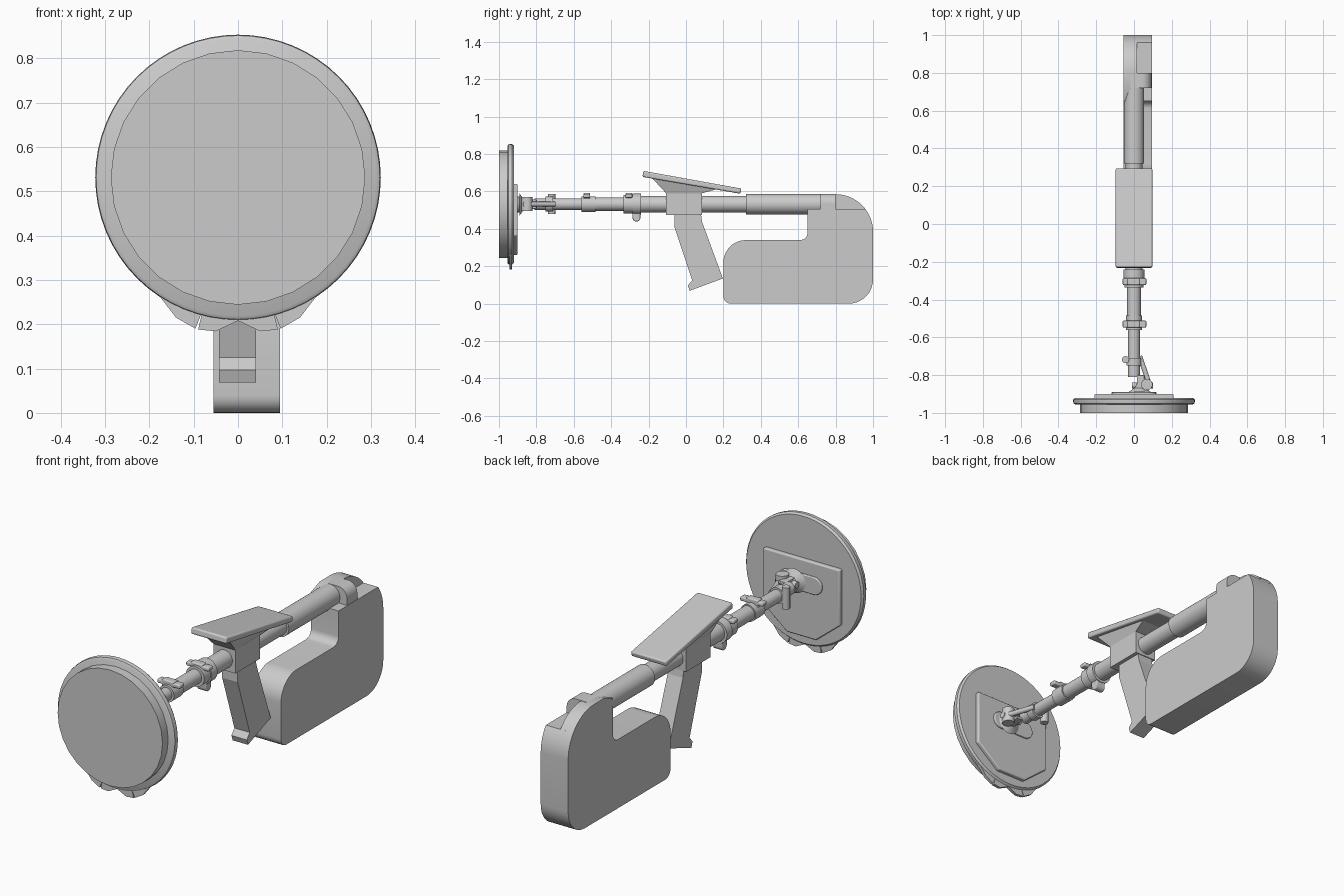
import bpy, bmesh
from math import sin, cos, pi, radians
from mathutils import Vector

if "Cube" in bpy.data.objects:
    bpy.data.objects.remove(bpy.data.objects["Cube"])

TZ = 0.532  # height of the pole axis


def finish(name, bm, bevel=0, smooth=True):
    bmesh.ops.recalc_face_normals(bm, faces=bm.faces)
    me = bpy.data.meshes.new(name)
    bm.to_mesh(me)
    bm.free()
    ob = bpy.data.objects.new(name, me)
    bpy.context.collection.objects.link(ob)
    if bevel:
        m = ob.modifiers.new("bevel", 'BEVEL')
        m.width, m.segments, m.limit_method = bevel, 3, 'ANGLE'
    if smooth:
        bpy.context.view_layer.objects.active = ob
        ob.select_set(True)
        bpy.ops.object.shade_smooth_by_angle(angle=radians(35))
        ob.select_set(False)
    return ob


def prism(name, pts, axis, a, b, bevel=0, smooth=True):
    """Extrude a 2D outline along an axis: 'x' takes (y,z), 'y' takes (x,z)."""
    def at(p, t):
        return (t, p[0], p[1]) if axis == 'x' else (p[0], t, p[1])
    bm = bmesh.new()
    lo = [bm.verts.new(at(p, a)) for p in pts]
    hi = [bm.verts.new(at(p, b)) for p in pts]
    n = len(pts)
    bm.faces.new(lo)
    bm.faces.new(hi)
    for i in range(n):
        bm.faces.new((lo[i], lo[(i + 1) % n], hi[(i + 1) % n], hi[i]))
    return finish(name, bm, bevel, smooth)


def box(name, x, y, z, bevel=0):
    return prism(name, [(x[0], z[0]), (x[1], z[0]), (x[1], z[1]), (x[0], z[1])], 'y', y[0], y[1], bevel)


def arc(cy, cz, r, a0, a1, n=10):
    return [(cy + r * cos(radians(a0 + (a1 - a0) * i / n)),
             cz + r * sin(radians(a0 + (a1 - a0) * i / n))) for i in range(n + 1)]


def lathe(name, prof, z=TZ, n=32, x=0):
    """Revolve (radius, y) points around a y-parallel axis."""
    bm = bmesh.new()
    rings = [[bm.verts.new((x + r * cos(2 * pi * i / n), y, z + r * sin(2 * pi * i / n)))
              for i in range(n)] for r, y in prof]
    for p, q in zip(rings, rings[1:]):
        for i in range(n):
            bm.faces.new((p[i], p[(i + 1) % n], q[(i + 1) % n], q[i]))
    bm.faces.new(rings[0])
    bm.faces.new(rings[-1])
    return finish(name, bm)


def tube(name, r, y0, y1, **k):
    return lathe(name, [(r, y0), (r, y1)], **k)


def rod(name, a, b, r, n=16):
    """Round pin between two points."""
    a, b = Vector(a), Vector(b)
    bm = bmesh.new()
    bmesh.ops.create_cone(bm, cap_ends=True, segments=n, radius1=r, radius2=r, depth=(b - a).length)
    rot = (b - a).to_track_quat('Z', 'Y')
    for v in bm.verts:
        v.co = rot @ v.co + (a + b) / 2
    return finish(name, bm)


# round head: front disc, rim, rear plate
tube("head_front_disc", 0.287, -1.0, -0.94, z=0.531, n=28)
lathe("head_rim", [(0.312, -0.955), (0.320, -0.95), (0.322, -0.94), (0.322, -0.93),
                   (0.314, -0.92)], z=0.531, n=64)
prism("head_rear_plate", [(-0.21, 0.64), (0.21, 0.64), (0.21, 0.365), (0.08, 0.26), (-0.08, 0.26),
                          (-0.21, 0.365)], 'y', -0.93, -0.90, 0.006)

# thin flaps under the head
for s, side in ((1, "right"), (-1, "left")):
    prism("outer_flap_" + side, [(s * x, z) for x, z in
          ((0.19, 0.28), (0.14, 0.215), (0.096, 0.19), (0.08, 0.23))], 'y', -0.945, -0.93)
prism("middle_flap", [(-0.08, 0.23), (-0.09, 0.188), (-0.05, 0.184), (0, 0.208), (0.05, 0.184),
                      (0.09, 0.188), (0.08, 0.23)], 'y', -0.945, -0.93)

# pivot joint between head and pole
prism("pivot_base", arc(-0.075, 0.53, 0.043, 90, 270) + arc(0.075, 0.53, 0.043, -90, 90),
      'y', -0.905, -0.89, 0.004)
lathe("pivot_cone", [(0.06, -0.89), (0.028, -0.868), (0.022, -0.84)], z=0.53, x=0.03)
for z in (0.507, 0.543):
    box("pivot_fork", (0.015, 0.055), (-0.89, -0.80), (z, z + 0.014), 0.003)
rod("pivot_pin", (0.068, -0.85, 0.495), (0.068, -0.85, 0.57), 0.03)
rod("pivot_lever", (0.075, -0.83, TZ), (0.03, -0.70, TZ), 0.013)
rod("pivot_cross_pin", (-0.01, -0.855, TZ), (0.10, -0.855, TZ), 0.016)

# telescopic pole
tube("pole_tip", 0.031, -0.81, -0.5)
tube("pole_middle", 0.036, -0.5, -0.28)
tube("pole_rear", 0.044, -0.32, 0.34)
tube("pole_sleeve", 0.054, 0.32, 0.80)

# clamps with levers
tube("tip_clamp_ring", 0.040, -0.75, -0.71)
rod("tip_clamp_bolt", (-0.045, -0.718, 0.48), (-0.045, -0.718, 0.587), 0.019)
for y, r, name in ((-0.53, 0.042, "front"), (-0.305, 0.05, "rear")):
    tube(name + "_clamp_ring", r, y - 0.03, y + 0.045)
    box(name + "_clamp_lug", (-0.035, 0.03), (y - 0.018, y + 0.018), (0.55, 0.592), 0.006)
    box(name + "_clamp_lever", (-0.06, 0.065), (y - 0.018, y + 0.018), (0.566, 0.586), 0.006)
tube("hanger_ring", 0.056, -0.285, -0.24)
prism("hanger_hook", arc(-0.265, 0.46, 0.021, 180, 360) + [(-0.244, 0.58), (-0.286, 0.58)],
      'x', -0.025, 0.025, 0.004)

# arm pad on its flared bracket
prism("arm_pad", [(-0.233, 0.678), (0.29, 0.588), (0.297, 0.615), (-0.228, 0.71)],
      'x', -0.097, 0.097, 0.008)
box("bracket_block", (-0.06, 0.06), (-0.106, 0.085), (0.475, 0.60))
bm = bmesh.new()
low = [bm.verts.new(c) for c in ((-0.06, -0.106, 0.59), (0.06, -0.106, 0.59),
                                 (0.06, 0.085, 0.59), (-0.06, 0.085, 0.59))]
top = [bm.verts.new(c) for c in ((-0.08, -0.185, 0.675), (0.08, -0.185, 0.675),
                                 (0.08, 0.17, 0.614), (-0.08, 0.17, 0.614))]
bm.faces.new(low)
bm.faces.new(top)
for i in range(4):
    j = (i + 1) % 4
    bm.faces.new((low[i], low[j], top[j], top[i]))
finish("bracket_flare", bm, smooth=False)

# hand grip
prism("hand_grip", [(-0.062, 0.48), (-0.062, 0.41), (-0.05, 0.375), (0.033, 0.125), (0.01, 0.097),
                    (0.02, 0.069), (0.197, 0.135), (0.085, 0.44), (0.08, 0.48)],
      'x', -0.043, 0.041, smooth=False)

# rear housing: lower shell, raised arch and pole collar
prism("rear_housing", arc(0.24, 0.04, 0.04, 180, 270, 6) + arc(0.87, 0.13, 0.13, -90, 0)
      + arc(0.80, 0.385, 0.2, 0, 36.87, 6) + [(0.65, 0.505)]
      + arc(0.61, 0.38, 0.04, 0, -90, 6) + arc(0.32, 0.22, 0.12, 90, 180), 'x', -0.055, 0.095)
prism("housing_arch", [(0.65, 0.50)] + arc(0.80, 0.385, 0.2, 35, 90) + [(0.72, 0.585), (0.65, 0.56)],
      'x', -0.055, 0.015)
prism("pole_collar", [(-0.055, 0.49), (0.093, 0.49), (0.093, 0.535)]
      + arc(0.043, 0.537, 0.05, 0, 90, 8)
      + arc(-0.005, 0.537, 0.05, 90, 180, 8), 'y', 0.72, 0.80)
